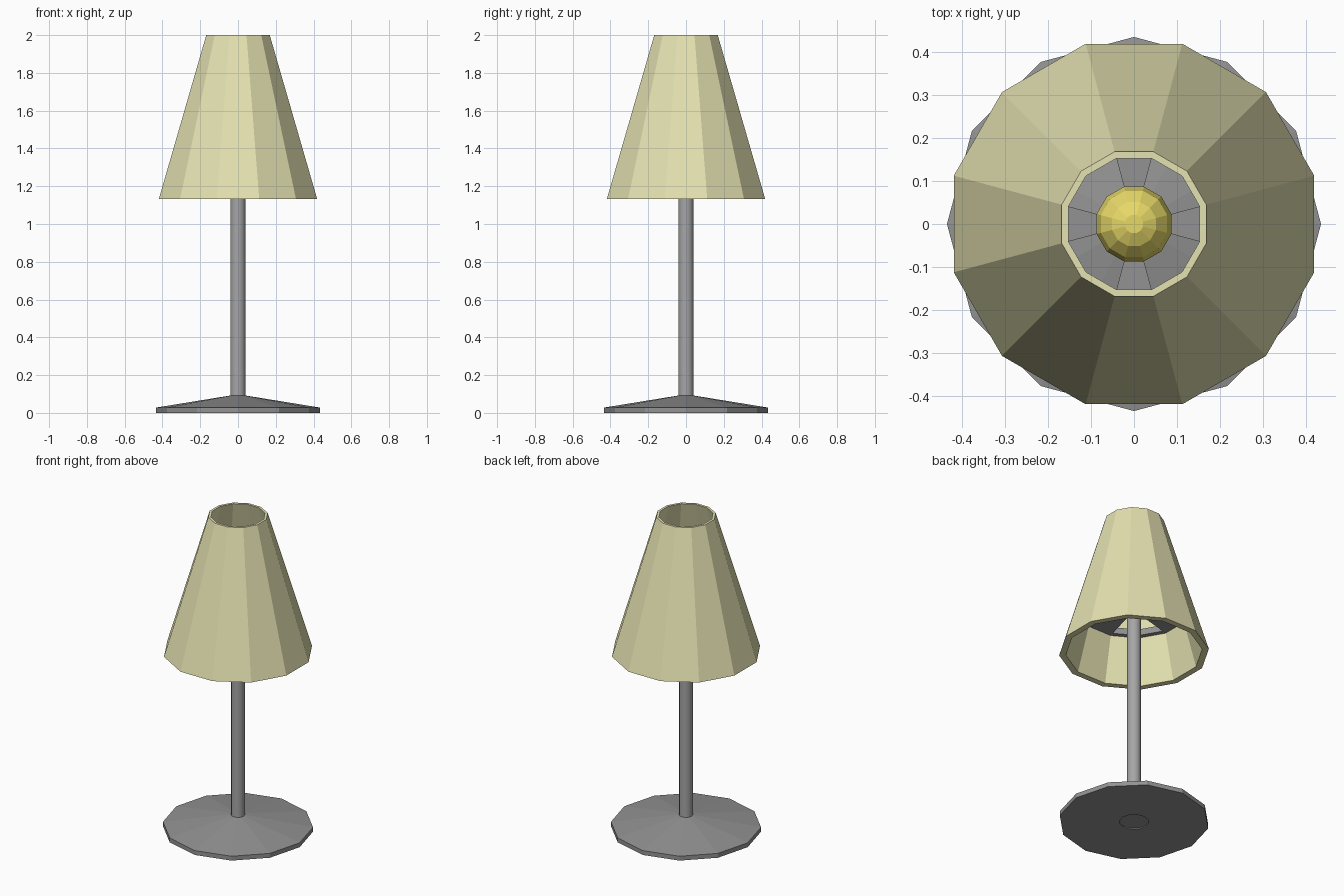
import bpy, bmesh
from math import cos, sin, pi, radians

if "Cube" in bpy.data.objects:
    bpy.data.objects.remove(bpy.data.objects["Cube"])

SIDES = 12


def material(name, rgb):
    m = bpy.data.materials.new(name)
    m.diffuse_color = (*rgb, 1)
    m.use_nodes = True
    m.node_tree.nodes["Principled BSDF"].inputs["Base Color"].default_value = m.diffuse_color
    return m


dark = material("dark_metal", (0.29, 0.29, 0.29))
steel = material("pole_metal", (0.38, 0.38, 0.38))
cream = material("shade_cloth", (0.78, 0.76, 0.44))
gold = material("bulb_glass", (0.80, 0.69, 0.14))


def finish(bm, name, mat):
    bmesh.ops.recalc_face_normals(bm, faces=bm.faces)
    me = bpy.data.meshes.new(name)
    bm.to_mesh(me)
    bm.free()
    me.materials.append(mat)
    ob = bpy.data.objects.new(name, me)
    bpy.context.collection.objects.link(ob)
    return ob


def lathe(name, profile, mat, offset=0.0, closed=False):
    """Spin (radius, z) points; open profiles are closed at the axis with caps."""
    bm = bmesh.new()
    rings = []
    for r, z in profile:
        angles = [radians(offset) + 2 * pi * i / SIDES for i in range(SIDES)]
        rings.append([bm.verts.new((r * cos(a), r * sin(a), z)) for a in angles])
    pairs = list(zip(rings, rings[1:]))
    if closed:
        pairs.append((rings[-1], rings[0]))
    else:
        bm.faces.new(rings[0])
        bm.faces.new(rings[-1])
    for a, b in pairs:
        for i in range(SIDES):
            j = (i + 1) % SIDES
            bm.faces.new((a[i], a[j], b[j], b[i]))
    return finish(bm, name, mat)


# Low conical foot with a shallow recess underneath
lathe("base", [(0.085, 0.006), (0.085, 0), (0.435, 0), (0.435, 0.028), (0.04, 0.092)], dark)

# Pole, smooth around its side
pole = lathe("pole", [(0.041, 0.03), (0.041, 1.46)], steel)
bpy.context.view_layer.objects.active = pole
pole.select_set(True)
bpy.ops.object.shade_smooth_by_angle(angle=radians(40))

# Hollow tapered shade
lathe("shade", [(0.434, 1.132), (0.174, 2.0), (0.158, 2.0), (0.395, 1.132)],
      cream, 15, closed=True)

# Hoop inside the shade
Z0, Z1 = 1.41, 1.45
lathe("shade_hoop", [(0.29, Z0), (0.325, Z0), (0.312, Z1), (0.29, Z1)], dark, 15, closed=True)

# Four wedge spokes joining hoop and pole
bm = bmesh.new()
for k in range(4):
    a0, a1 = k * pi / 2 - pi / 12, k * pi / 2 + pi / 12
    outline = [(0.035, a0), (0.30, a0), (0.30, a1), (0.035, a1)]
    face = bm.faces.new([bm.verts.new((r * cos(a), r * sin(a), Z0)) for r, a in outline])
    ext = bmesh.ops.extrude_face_region(bm, geom=[face], use_keep_orig=True)
    bmesh.ops.translate(bm, vec=(0, 0, Z1 - Z0),
                        verts=[g for g in ext["geom"] if isinstance(g, bmesh.types.BMVert)])
finish(bm, "shade_spokes", dark)

# Faceted bulb
lathe("bulb", [(0.041, 1.45), (0.045, 1.48), (0.07, 1.52), (0.086, 1.56), (0.09, 1.59),
               (0.08, 1.635), (0.053, 1.665), (0.022, 1.68)], gold, 15)
